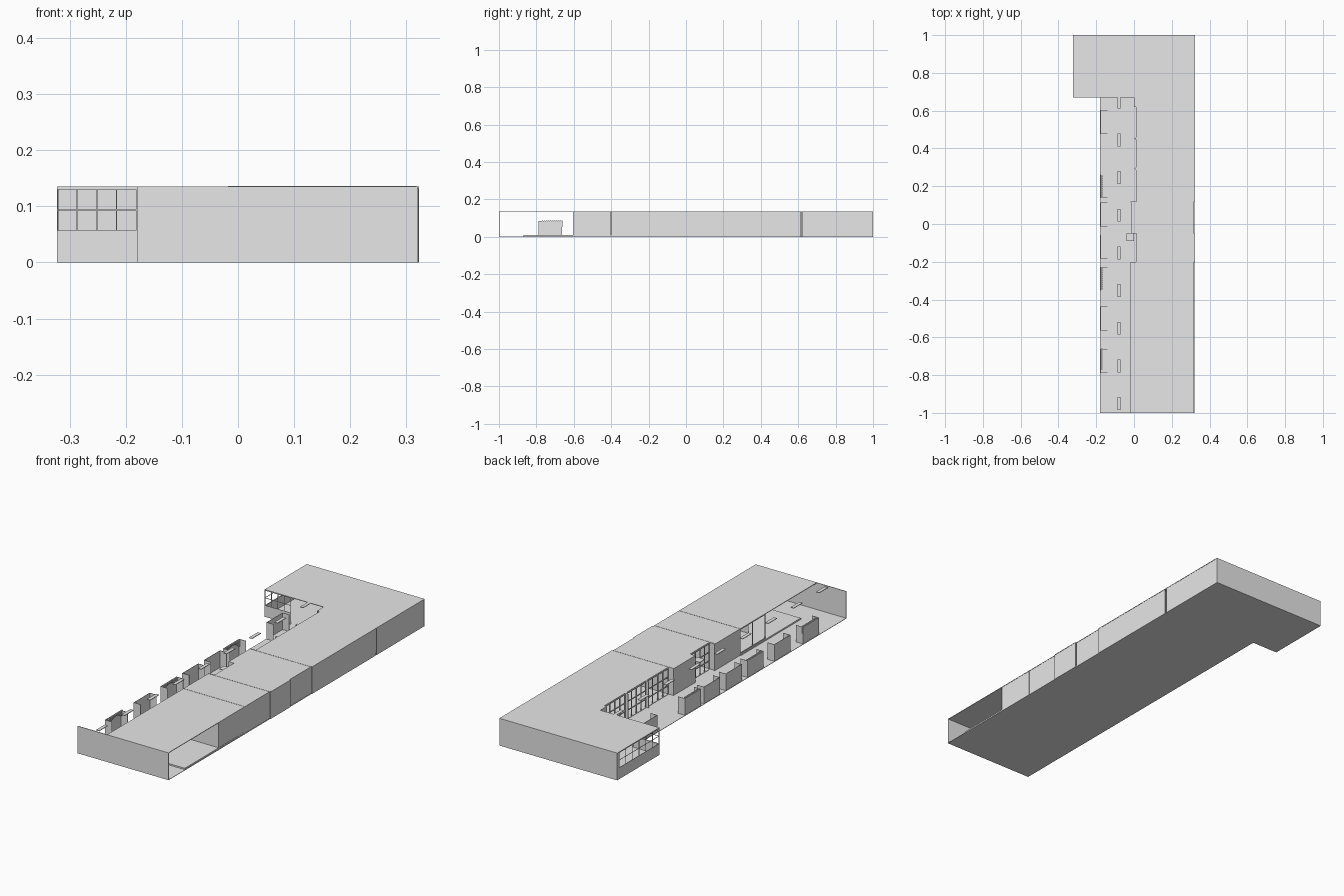
import bpy, bmesh

if "Cube" in bpy.data.objects:
    bpy.data.objects.remove(bpy.data.objects["Cube"])

H = 0.135      # ceiling height
T = 0.003      # sheet thickness
grey = bpy.data.materials.new("plain_grey")
grey.diffuse_color = (0.8, 0.8, 0.8, 1)
grey.use_nodes = True
grey.node_tree.nodes["Principled BSDF"].inputs["Base Color"].default_value = grey.diffuse_color


def finish(bm, name):
    mesh = bpy.data.meshes.new(name)
    bm.normal_update()
    bm.to_mesh(mesh)
    bm.free()
    mesh.materials.append(grey)
    ob = bpy.data.objects.new(name, mesh)
    bpy.context.collection.objects.link(ob)
    return ob


def boxes(name, items):
    """Boxes given as (x0, x1, y0, y1, z0, z1)."""
    bm = bmesh.new()
    for x0, x1, y0, y1, z0, z1 in items:
        vs = bmesh.ops.create_cube(bm, size=1)["verts"]
        for v in vs:
            v.co = (x0 + (v.co.x + .5) * (x1 - x0),
                    y0 + (v.co.y + .5) * (y1 - y0),
                    z0 + (v.co.z + .5) * (z1 - z0))
    return finish(bm, name)


def slab(name, outline, z0, z1):
    """Flat outline extruded upward."""
    bm = bmesh.new()
    face = bm.faces.new([bm.verts.new((x, y, z0)) for x, y in outline])
    ext = bmesh.ops.extrude_face_region(bm, geom=[face])["geom"]
    for v in ext:
        if isinstance(v, bmesh.types.BMVert):
            v.co.z = z1
    bmesh.ops.recalc_face_normals(bm, faces=bm.faces)
    return finish(bm, name)


def grid_y(x, y0, y1, z0, z1, cols, rows, t=.003):
    """Window bars in a plane of constant x."""
    out = []
    for i in range(cols + 1):
        y = y0 + (y1 - y0 - t) * i / cols
        out.append((x, x + t, y, y + t, z0, z1))
    for i in range(rows + 1):
        z = z0 + (z1 - z0 - t) * i / rows
        out.append((x, x + t, y0, y1, z, z + t))
    return out


def grid_x(y, x0, x1, z0, z1, cols, rows, t=.002):
    """Window bars in a plane of constant y."""
    return [(b[2], b[3], b[0], b[1], b[4], b[5])
            for b in grid_y(y, x0, x1, z0, z1, cols, rows, t)]


# Floor of hall, rooms and rear block
slab("floor", [(-.18, -1), (.32, -1), (.32, 1), (-.323, 1), (-.323, .67), (-.18, .67)], 0, .002)
boxes("raised_room_floor", [(-.02, .318, -.87, -.4, .002, .009)])

# Roof with the stepped edge along the hall
slab("roof", [
    (-.018, -1), (.318, -1), (.318, -.2), (.323, -.2), (.323, -.05), (.318, -.05),
    (.318, .12), (.323, .12), (.323, 1), (-.323, 1), (-.323, .67), (0, .67), (0, .62),
    (.013, .62), (.013, .46), (.004, .455), (.004, .45), (.013, .445), (.013, .30),
    (.004, .295), (.004, .29), (.013, .285), (.013, .12), (-.016, .12), (-.016, -.05),
    (.013, -.05), (.013, -.2), (-.018, -.2)], H - T, H)
boxes("roof_joints", [(-.018, .318, y - .002, y + .002, H, H + .001) for y in (-.4, -.206, .117)])

# Outer walls; the front room stays open on the right
boxes("front_wall", [(-.18, .32, -1, -1 + T, 0, H)])
boxes("rear_wall", [(-.323, .323, 1 - T, 1, 0, H)])
boxes("right_wall", [
    (.317 - T, .317, -.605, -.403, 0, H - T), (.317 - T, .317, -.397, -.208, 0, H - T),
    (.322 - T, .322, -.205, -.05, 0, H - T), (.317 - T, .317, -.05, .117, 0, H - T),
    (.322 - T, .322, .12, .615, 0, H - T), (.322 - T, .322, .623, 1, 0, H - T)])

# Inner partitions
boxes("partition_walls", [
    (.08, .318, -.605, -.605 + T, 0, H - T),
    (.08, .318, -.402, -.399, 0, H - T),
    (-.016, .318, -.208, -.205, 0, H - T),
    (-.016, .318, .117, .12, 0, H - T)])

# Solid wall pieces facing the hall
boxes("hall_walls", [
    (-.016, -.013, -.05, .12, 0, H - T), (-.016, .013, -.05, -.047, 0, H - T),
    (-.016, -.013, -.4, -.2, 0, H - T),
    (0, .013, .452, .455, 0, H - T), (0, .013, .29, .293, 0, H - T),
    (0, .003, .62, .67, 0, H - T)])

# Glazing frames facing the hall
frames = []
for y0, y1 in ((.46, .62), (.297, .448), (.122, .287), (-.2, -.052)):
    frames += grid_y(.01, y0, y1, 0, H - T, 4, 3, .004)
boxes("hall_window_frames", frames)
boxes("glazed_room_front", grid_y(-.016, -.6, -.4, .009, H - T, 2, 1, .004))

# Small door canopies
boxes("door_canopy", [(-.04, .0, -.09, -.05, .105, .108)])

# Rear block corner: low walls with open glazing above
boxes("corner_low_walls", [
    (-.323, -.32, .67, 1, 0, .055), (-.323, -.18, .67, .673, 0, .055),
    (-.323, -.32, .985, 1, .055, H - T)])
boxes("corner_window_bars",
      grid_y(-.323, .67, .985, .055, H - T, 6, 2, .002)
      + grid_x(.67, -.323, -.18, .055, H - T, 4, 2))

# Ceiling lights hung in a row over the hall
boxes("ceiling_lights", [(-.088, -.071, y - .034, y + .034, H - T, H)
                         for y in [.645 - .1995 * i for i in range(9)]])

# Three-sided alcoves along the open edge of the hall
alcoves = []
for y, half in ((-.725, .063), (-.5, .063), (-.29, .063), (-.12, .063),
                (.05, .063), (.2, .063), (.54, .063)):
    a, b, t = y - half, y + half, .002
    alcoves += [(-.178, -.178 + t, a, b, 0, .085),
                (-.176, -.14, a, a + t, 0, .085),
                (-.176, -.14, b - t, b, 0, .085)]
boxes("alcove_walls", alcoves)

# Stepped arch trim at the top of three alcoves
trim = []
for y in (-.715, -.29, .2):
    for i in range(11):
        u = (i - 5) / 5
        c = y + u * .053
        trim.append((-.175, -.168, c - .003, c + .003, .078 - .025 * u * u, .087))
boxes("alcove_arch_trim", trim)
